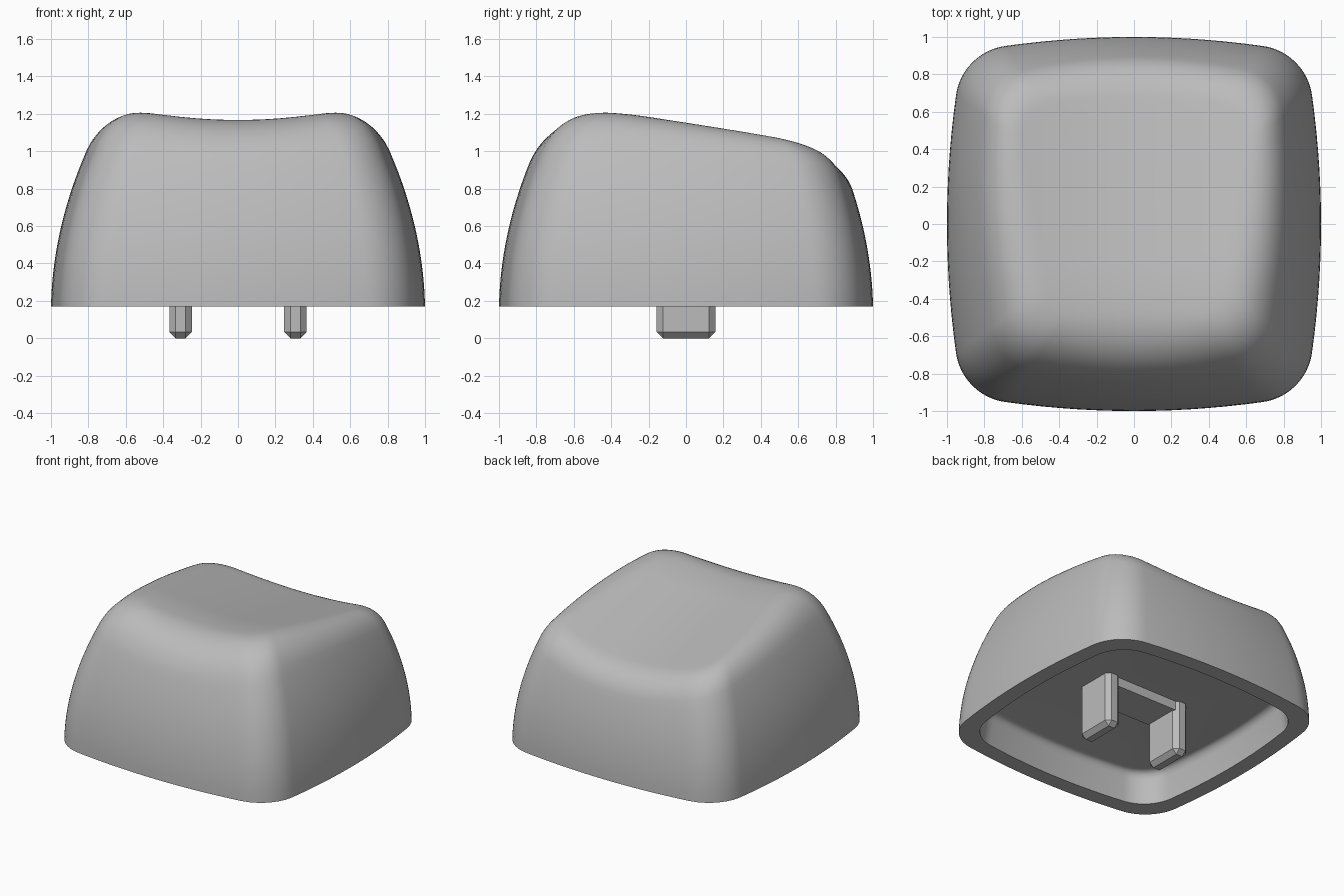
import bpy
import bmesh
import math
from mathutils import Vector

cube = bpy.data.objects.get("Cube")
if cube:
    bpy.data.objects.remove(cube)

BASE, CEILING = 0.17, 0.41

grey = bpy.data.materials.new("warm_grey_plastic")
grey.use_nodes = True
GREY = (0.5, 0.5, 0.5, 1)
grey.diffuse_color = GREY
grey.node_tree.nodes["Principled BSDF"].inputs["Base Color"].default_value = GREY


def add_object(name, bm):
    bmesh.ops.recalc_face_normals(bm, faces=bm.faces)
    mesh = bpy.data.meshes.new(name)
    bm.to_mesh(mesh)
    bm.free()
    mesh.materials.append(grey)
    obj = bpy.data.objects.new(name, mesh)
    bpy.context.collection.objects.link(obj)
    return obj


def outline():
    """Square with gently bowed sides and round corners, counterclockwise."""
    quarter = []
    side, arc, half = 14, 12, 0.685
    for i in range(side):
        y = half * (2 * i / side - 1)
        quarter.append(Vector((1 - 0.048 * (y / half) ** 2, y)))
    for i in range(arc):
        a = math.radians(7.5 + 75 * i / arc)
        quarter.append(Vector((0.645 + 0.31 * math.cos(a), 0.645 + 0.31 * math.sin(a))))
    points = []
    for k in range(4):
        for p in quarter:
            q = p.copy()
            for _ in range(k):
                q = Vector((-q.y, q.x))
            points.append(q)
    return points


def taper(z):
    u = z - BASE
    return 1 - 0.02 * u - 0.25 * u * u


def dish(p):
    """Height of the scooped top, sloping down to the back."""
    return 1.095 - 0.19 * p.y + 0.18 * p.x ** 2 - 0.25 * max(0, -p.y - 0.2) ** 2


def at(p, z):
    return Vector((p.x, p.y, z))


def bend(a, b, c, steps):
    for i in range(steps + 1):
        t = i / steps
        yield a * (1 - t) ** 2 + b * 2 * t * (1 - t) + c * t * t


def column(o):
    """One vertical section, from the inner ceiling round to the top."""
    inner = o * 0.88
    pts = list(bend(at(inner * 0.92, CEILING), at(inner * 0.97, CEILING),
                    at(inner * 0.98, CEILING - 0.06), 5))
    pts.append(at(inner, BASE))
    # Where the wall would meet the dish
    z = 1.1
    for _ in range(30):
        z = dish(o * taper(z))
    rim = o * taper(z)
    r = 0.18 - 0.04 * o.y
    low = z - r
    for i in range(15):
        h = BASE + (low - BASE) * i / 14
        pts.append(at(o * taper(h), h))
    # Rounded shoulder
    end = rim * (1 - (r + 0.02) / rim.length)
    pts += list(bend(at(o * taper(low), low), at(rim, z), at(end, dish(end)), 12))[1:]
    # Scooped top
    for i in range(1, 12):
        p = end * (1 - i / 12)
        pts.append(at(p, dish(p)))
    return pts


# Hollow cap
bm = bmesh.new()
columns = [[bm.verts.new(p) for p in column(o)] for o in outline()]
ceiling_centre = bm.verts.new((0, 0, CEILING))
top_centre = bm.verts.new((0, 0, dish(Vector((0, 0)))))
for i, a in enumerate(columns):
    b = columns[(i + 1) % len(columns)]
    for j in range(len(a) - 1):
        bm.faces.new((a[j], b[j], b[j + 1], a[j + 1]))
    bm.faces.new((ceiling_centre, b[0], a[0]))
    bm.faces.new((a[-1], b[-1], top_centre))
cap = add_object("cap_shell", bm)
bpy.ops.object.select_all(action='DESELECT')
cap.select_set(True)
bpy.context.view_layer.objects.active = cap
bpy.ops.object.shade_smooth_by_angle(angle=math.radians(35))


def block(name, centre, size, chamfer=0):
    bm = bmesh.new()
    bmesh.ops.create_cube(bm, size=1)
    bmesh.ops.scale(bm, vec=size, verts=bm.verts)
    bmesh.ops.translate(bm, vec=centre, verts=bm.verts)
    obj = add_object(name, bm)
    if chamfer:
        bevel = obj.modifiers.new("chamfer", 'BEVEL')
        bevel.width = chamfer
        bevel.segments = 1
    return obj


# Mounting prongs and the plate joining them
for name, side in (("left_prong", 1), ("right_prong", -1)):
    block(name, (side * 0.307, 0, 0.23), (0.12, 0.314, 0.46), 0.033)
block("prong_plate", (0, 0, 0.39), (0.52, 0.28, 0.1))
